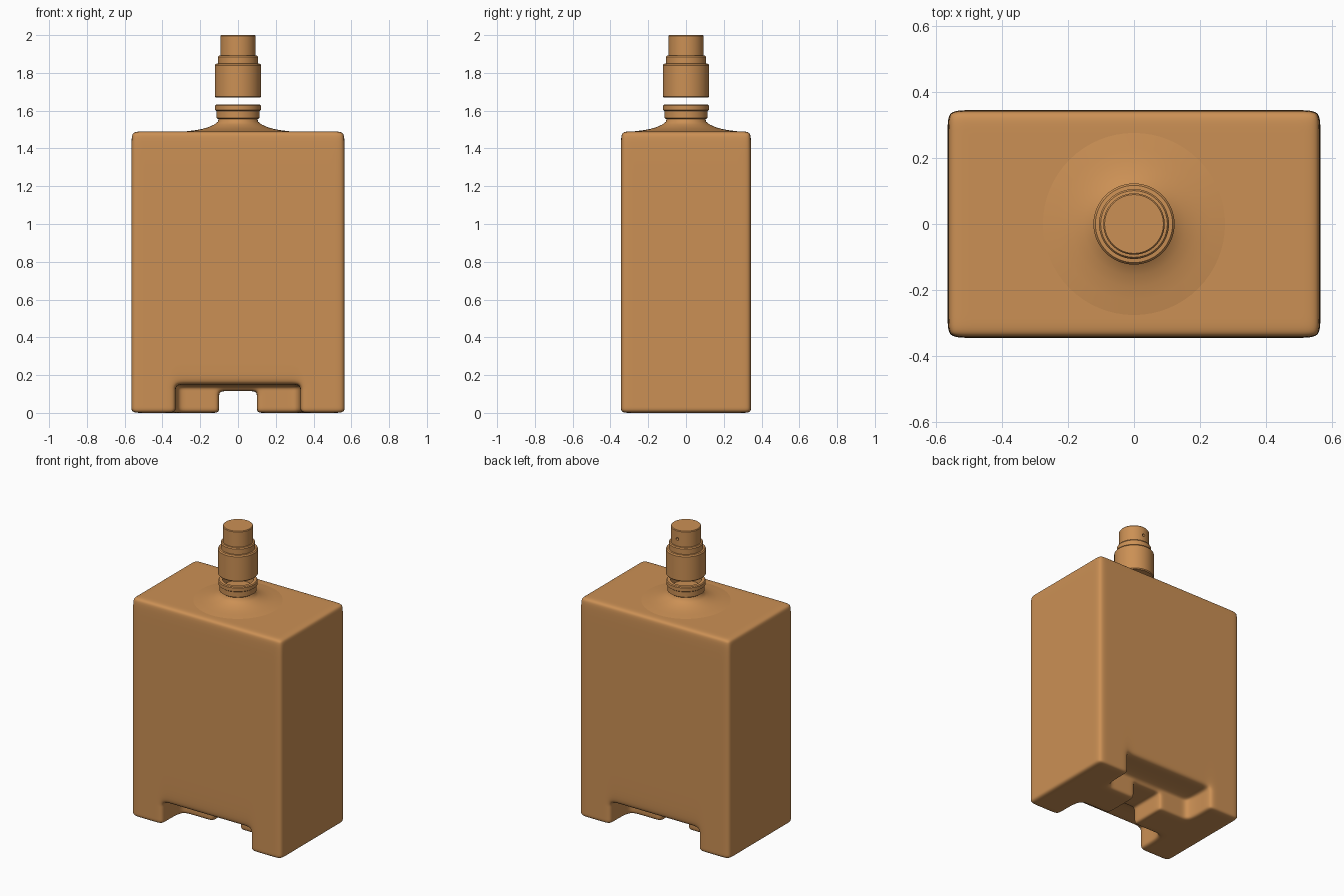
import bpy, bmesh, math
from mathutils import Vector

if "Cube" in bpy.data.objects:
    bpy.data.objects.remove(bpy.data.objects["Cube"])

amber = bpy.data.materials.new("amber")
amber.diffuse_color = (0.6, 0.28, 0.09, 1)
amber.use_nodes = True
amber.node_tree.nodes["Principled BSDF"].inputs["Base Color"].default_value = amber.diffuse_color


def finish(bm, name, sharp=None):
    bmesh.ops.recalc_face_normals(bm, faces=bm.faces)
    me = bpy.data.meshes.new(name)
    bm.to_mesh(me)
    bm.free()
    me.materials.append(amber)
    me.shade_smooth()
    if sharp:
        me.set_sharp_from_angle(angle=math.radians(sharp))
    ob = bpy.data.objects.new(name, me)
    bpy.context.collection.objects.link(ob)
    return ob


def lathe(name, profile, sharp=30, seg=64):
    """Turn a (radius, height) profile around the z axis."""
    bm = bmesh.new()
    vs = [bm.verts.new((r, 0, z)) for r, z in profile]
    es = [bm.edges.new(p) for p in zip(vs, vs[1:])]
    bmesh.ops.spin(bm, geom=vs + es, cent=(0, 0, 0), axis=(0, 0, 1),
                   angle=math.tau, steps=seg, use_duplicate=False)
    bmesh.ops.remove_doubles(bm, verts=bm.verts, dist=1e-5)
    return finish(bm, name, sharp)


def mirrored(half):
    return [-v for v in reversed(half)] + half


# Bottle body: block cage with arches cut front and back plus a through slot
xs = mirrored([0.06, 0.1, 0.14, 0.27, 0.33, 0.39, 0.50, 0.565])
ys = mirrored([0.07, 0.13, 0.29, 0.345])
zs = [0, 0.035, 0.08, 0.115, 0.15, 0.24, 1.43, 1.49]
dims = (len(xs) - 1, len(ys) - 1, len(zs) - 1)


def solid(c):
    if any(not 0 <= c[a] < dims[a] for a in range(3)):
        return False
    x, y, z = ((g[i] + g[i + 1]) / 2 for g, i in zip((xs, ys, zs), c))
    arch = abs(x) < 0.33 and abs(y) > 0.13 and z < 0.15
    slot = abs(x) < 0.1 and z < 0.115
    return not (arch or slot)


bm = bmesh.new()
grid = {}


def corner(i):
    if i not in grid:
        grid[i] = bm.verts.new((xs[i[0]], ys[i[1]], zs[i[2]]))
    return grid[i]


for c in ((i, j, k) for i in range(dims[0]) for j in range(dims[1])
          for k in range(dims[2])):
    if not solid(c):
        continue
    for axis in range(3):
        for side in (0, 1):
            n = list(c)
            n[axis] += 2 * side - 1
            if solid(n):
                continue
            quad = []
            for u, v in ((0, 0), (1, 0), (1, 1), (0, 1)):
                p = list(c)
                p[axis] += side
                p[(axis + 1) % 3] += u
                p[(axis + 2) % 3] += v
                quad.append(corner(tuple(p)))
            bm.faces.new(quad)
body = finish(bm, "bottle_body")
sub = body.modifiers.new("rounding", 'SUBSURF')
sub.levels = sub.render_levels = 3

# Shoulder sweeping up into the neck
lathe("shoulder", [(0.30, 1.486), (0.27, 1.491), (0.23, 1.496), (0.19, 1.503),
                   (0.155, 1.513), (0.125, 1.527), (0.107, 1.541),
                   (0.10, 1.565)], 60)

# Open neck collar
lathe("neck_collar", [(0, 1.555), (0.105, 1.555), (0.115, 1.562),
                      (0.115, 1.598), (0.121, 1.603), (0.121, 1.627),
                      (0.116, 1.632), (0.095, 1.632), (0.09, 1.58), (0, 1.58)])

# Sprayer head floating above the collar
head = lathe("sprayer_head", [(0, 1.67), (0.118, 1.67), (0.123, 1.676),
                              (0.123, 1.84), (0.117, 1.848), (0.106, 1.849),
                              (0.106, 1.885), (0.101, 1.892), (0.093, 1.893),
                              (0.093, 1.995), (0.089, 2.0), (0, 2.0)])

# Small spray hole in the back of the button
bpy.ops.mesh.primitive_cylinder_add(vertices=16, radius=0.01, depth=0.04,
                                    location=(0, 0.093, 1.94),
                                    rotation=(math.pi / 2, 0, 0))
cutter = bpy.context.object
cutter.name = "spray_hole_cutter"
cutter.data.materials.append(amber)
cutter.hide_render = True
cutter.display_type = 'WIRE'
hole = head.modifiers.new("spray_hole", 'BOOLEAN')
hole.operation = 'DIFFERENCE'
hole.object = cutter
